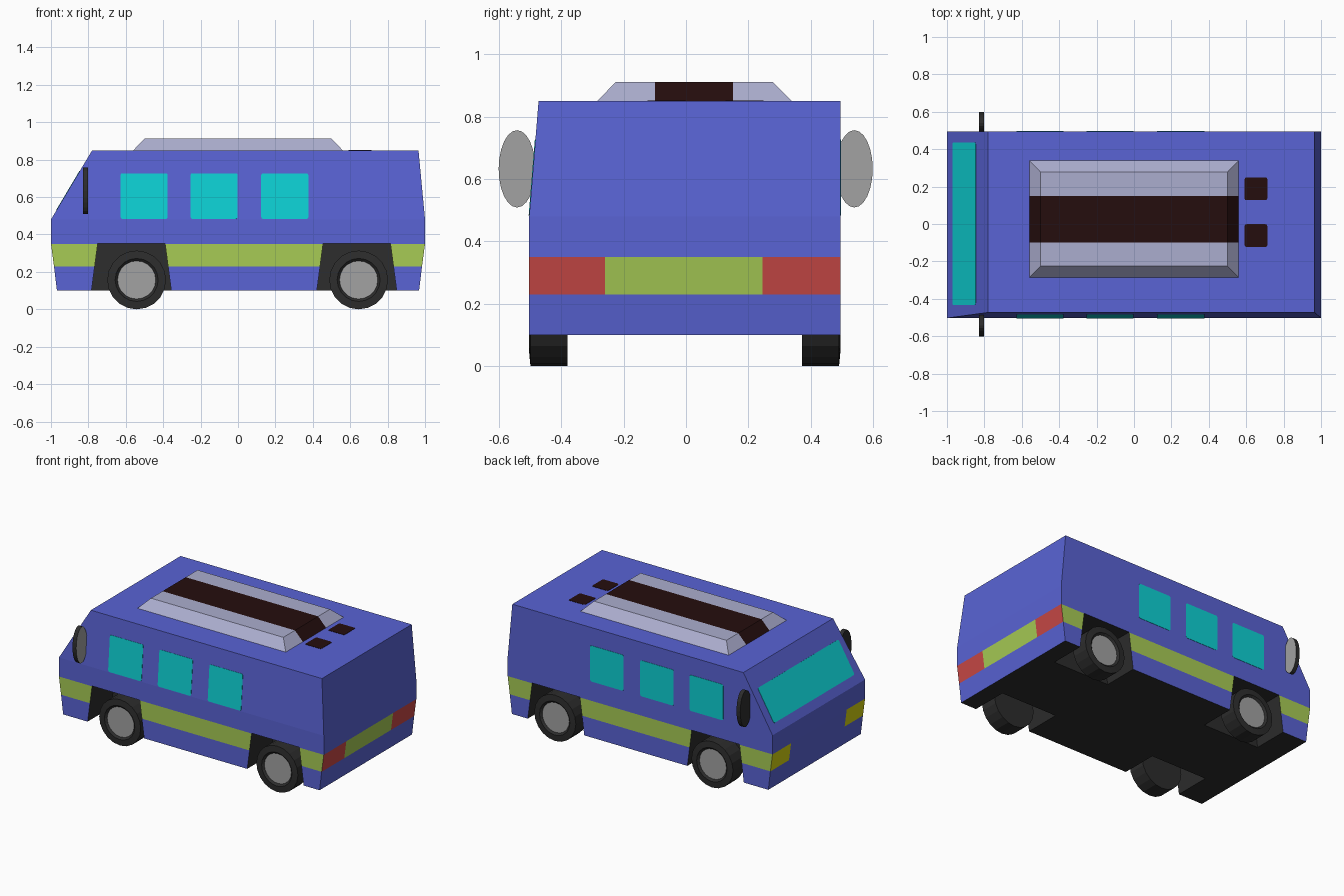
import bpy, bmesh, math
from mathutils import Vector, Matrix

if "Cube" in bpy.data.objects:
    bpy.data.objects.remove(bpy.data.objects["Cube"])

COLOURS = {
    "blue_paint": (0.10, 0.125, 0.66), "lime_stripe": (0.39, 0.60, 0.09),
    "cyan_glass": (0.004, 0.64, 0.66), "red_lamp": (0.58, 0.065, 0.06),
    "yellow_lamp": (0.66, 0.64, 0.005), "lavender_roof": (0.41, 0.42, 0.62),
    "dark_brown": (0.018, 0.004, 0.004), "grey_metal": (0.36, 0.36, 0.36),
    "black_rubber": (0.026, 0.026, 0.026),
}
MATS = {}
for key, rgb in COLOURS.items():
    MATS[key] = bpy.data.materials.new(key)
    MATS[key].diffuse_color = (*rgb, 1)


def finish(bm, name, mats):
    bmesh.ops.recalc_face_normals(bm, faces=bm.faces[:])
    me = bpy.data.meshes.new(name)
    bm.to_mesh(me)
    bm.free()
    for m in mats:
        me.materials.append(MATS[m])
    ob = bpy.data.objects.new(name, me)
    bpy.context.collection.objects.link(ob)
    return ob


def stack(bm, levels):
    """Rectangular rings (z, x0, x1, y0, y1) joined into a closed solid."""
    rings = [[bm.verts.new(p) for p in ((a, c, z), (b, c, z), (b, d, z), (a, d, z))]
             for z, a, b, c, d in levels]
    for lo, hi in zip(rings, rings[1:]):
        for i in range(4):
            j = (i + 1) % 4
            bm.faces.new((lo[i], lo[j], hi[j], hi[i]))
    bm.faces.new(rings[0][::-1])
    bm.faces.new(rings[-1])
    bmesh.ops.recalc_face_normals(bm, faces=bm.faces[:])


def cut_y(bm, ys):
    for y in ys:
        bmesh.ops.bisect_plane(bm, geom=bm.verts[:] + bm.edges[:] + bm.faces[:],
                               plane_co=(0, y, 0), plane_no=(0, 1, 0))


def plate(name, centre, u, v, w, h, mat, r=0.01, t=0.004):
    """Thin rounded panel lying on a surface spanned by u and v."""
    u, v, c = Vector(u).normalized(), Vector(v).normalized(), Vector(centre)
    n = u.cross(v)
    bm = bmesh.new()
    pts = []
    for k, (sx, sy) in enumerate(((1, 1), (-1, 1), (-1, -1), (1, -1))):
        for s in range(3):
            a = math.radians(90 * k + 45 * s)
            pts.append(c + u * (sx * (w / 2 - r) + r * math.cos(a))
                       + v * (sy * (h / 2 - r) + r * math.sin(a)) - n * t / 2)
    face = bm.faces.new([bm.verts.new(p) for p in pts])
    ext = bmesh.ops.extrude_face_region(bm, geom=[face])["geom"]
    bmesh.ops.translate(bm, vec=n * t, verts=[g for g in ext if isinstance(g, bmesh.types.BMVert)])
    return finish(bm, name, [mat])


# Body shell with painted stripe, lamps and dark underside
Y0, Y1, YTOP = -0.503, 0.495, -0.473
BODY_MATS = ["blue_paint", "lime_stripe", "red_lamp", "yellow_lamp", "black_rubber"]
bm = bmesh.new()
stack(bm, [(0.10, -0.968, 0.968, Y0, Y1), (0.23, -0.984, 0.984, Y0, Y1),
           (0.35, -1, 1, Y0, Y1), (0.48, -1, 1, Y0, Y1), (0.85, -0.78, 0.965, YTOP, Y1)])
cut_y(bm, (-0.305, -0.26, 0.245, 0.295))
for f in bm.faces:
    c, n = f.calc_center_median(), f.normal
    if n.z < -0.9:
        f.material_index = 4
    elif 0.23 < c.z < 0.35:
        if abs(n.y) > 0.5:
            f.material_index = 1
        elif n.x > 0.5:
            f.material_index = 1 if -0.26 < c.y < 0.245 else 2
        elif not -0.305 < c.y < 0.295:
            f.material_index = 3
body = finish(bm, "body", BODY_MATS)

# Wheel arches cut out of the body
WHEELS = (-0.542, 0.645)
bm = bmesh.new()
for cx in (-0.57, 0.635):
    for y0, y1 in ((-0.6, -0.25), (0.25, 0.6)):
        stack(bm, [(0.05, cx - 0.22, cx + 0.22, y0, y1),
                   (0.352, cx - 0.18, cx + 0.18, y0, y1)])
for f in bm.faces:
    f.material_index = 4
cutter = finish(bm, "arch_cutter", BODY_MATS)
cutter.hide_render = True
mod = body.modifiers.new("arches", "BOOLEAN")
mod.operation, mod.solver, mod.object = "DIFFERENCE", "EXACT", cutter
bpy.context.view_layer.objects.active = body
bpy.ops.object.modifier_apply(modifier=mod.name)
bpy.data.objects.remove(cutter)

# Wheels: lathed tyre and hub profile (radius, distance inward from the outer face)
PROFILE = ((0, 0.012), (0.102, 0.012), (0.115, 0.0), (0.157, 0.004), (0.157, 0.123), (0, 0.123))
SIDES = 20
for cx in WHEELS:
    for side, y in ((-1, Y0), (1, Y1)):
        bm = bmesh.new()
        rings = []
        for r, d in PROFILE:
            n = SIDES if r else 1
            rings.append([bm.verts.new((cx + r * math.sin(math.tau * k / SIDES), y - side * d,
                                        0.157 + r * math.cos(math.tau * k / SIDES)))
                          for k in range(n)])
        for i, (a, b) in enumerate(zip(rings, rings[1:])):
            for k in range(SIDES):
                j = (k + 1) % SIDES
                quad = (a[k % len(a)], a[j % len(a)], b[j % len(b)], b[k % len(b)])
                f = bm.faces.new(list(dict.fromkeys(quad)))
                f.material_index = 1 if i == 0 else 0
        finish(bm, "front_wheel" if cx < 0 else "rear_wheel", ["black_rubber", "grey_metal"])

# Side windows, following the lean of each wall
lean = Vector((0, YTOP - Y0, 0.37))
for x in (-0.502, -0.128, 0.25):
    plate("side_window", Vector((x, Y0, 0.48)) + lean * (0.125 / 0.37),
          (1, 0, 0), lean, 0.252, 0.245, "cyan_glass")
    plate("side_window", (x, Y1, 0.605), (-1, 0, 0), (0, 0, 1), 0.252, 0.245, "cyan_glass")

# Windscreen on the sloping nose
slope = Vector((0.22, 0, 0.37))
plate("windscreen", Vector((-1, 0.002, 0.48)) + slope * 0.42, (0, -1, 0), slope,
      0.87, slope.length * 0.56, "cyan_glass")

# Raised roof box with a dark centre band
bm = bmesh.new()
stack(bm, [(0.845, -0.563, 0.563, -0.29, 0.345), (0.85, -0.56, 0.56, -0.285, 0.34),
           (0.912, -0.5, 0.5, -0.225, 0.278)])
cut_y(bm, (-0.1, 0.15))
for f in bm.faces:
    f.material_index = int(-0.1 < f.calc_center_median().y < 0.15 and abs(f.normal.y) < 0.5)
finish(bm, "roof_box", ["lavender_roof", "dark_brown"])

# Roof vents
for y in (-0.062, 0.188):
    plate("roof_vent", (0.652, y, 0.85), (1, 0, 0), (0, 1, 0), 0.122, 0.122, "dark_brown")

# Oval wing mirrors, glass facing the rear
for y in (-0.542, 0.54):
    bm = bmesh.new()
    bmesh.ops.create_cone(bm, cap_ends=True, segments=24, radius1=1, radius2=1, depth=1,
                          matrix=Matrix.Translation((-0.815, y, 0.633))
                          @ Matrix.Diagonal((0.028, 0.059, 0.124, 1))
                          @ Matrix.Rotation(math.pi / 2, 4, "Y"))
    bmesh.ops.recalc_face_normals(bm, faces=bm.faces[:])
    for f in bm.faces:
        f.material_index = int(f.normal.x > 0.9)
    finish(bm, "wing_mirror", ["black_rubber", "grey_metal"])

for m in bpy.data.materials:
    if m.users and not m.is_grease_pencil:
        m.use_nodes = True
        m.node_tree.nodes["Principled BSDF"].inputs["Base Color"].default_value = m.diffuse_color
